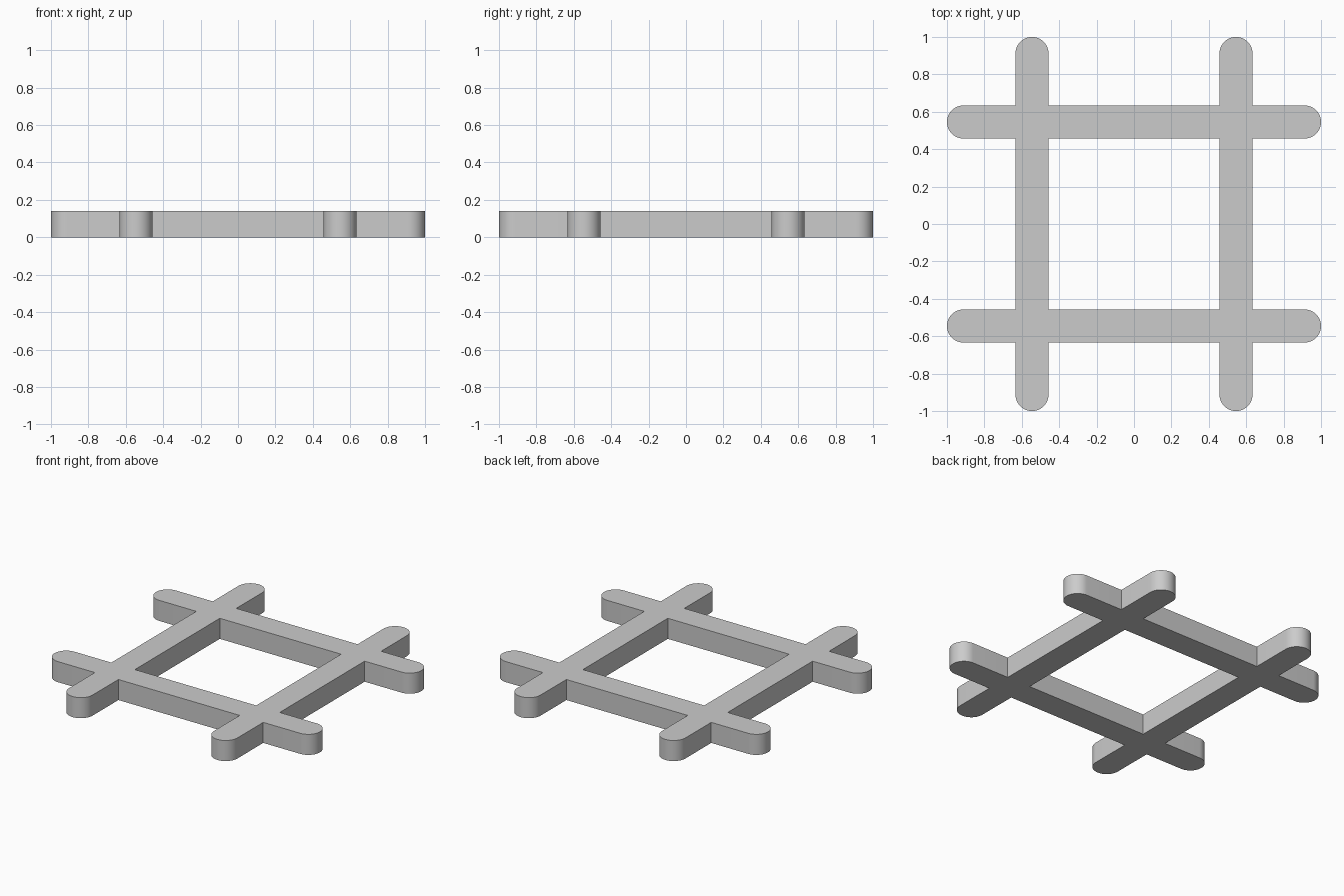
import bpy, bmesh
from math import pi, sin, cos
from mathutils import Matrix, Vector

if "Cube" in bpy.data.objects:
    bpy.data.objects.remove(bpy.data.objects["Cube"])

INNER, OUTER = 0.457, 0.634      # edges of each bar, measured from the centre
TIP, HEIGHT = 1.0, 0.14
SEGMENTS = 24                    # facets per rounded bar end
R = (OUTER - INNER) / 2
MID = (OUTER + INNER) / 2

# Plan of one quarter: rail, crossing square and two round-ended arms
rail = [(-INNER, INNER), (INNER, INNER), (INNER, OUTER), (-INNER, OUTER)]
crossing = [(INNER, INNER), (OUTER, INNER), (OUTER, OUTER), (INNER, OUTER)]
angles = [-pi / 2 + pi * i / SEGMENTS for i in range(SEGMENTS + 1)]
arm_x = ([(OUTER, INNER)]
         + [(TIP - R + R * cos(a), MID + R * sin(a)) for a in angles]
         + [(OUTER, OUTER)])
arm_y = [(y, x) for x, y in reversed(arm_x)]

# Repeat the quarter around the centre and weld it
bm = bmesh.new()
for k in range(4):
    turn = Matrix.Rotation(k * pi / 2, 3, 'Z')
    for outline in (rail, crossing, arm_x, arm_y):
        bm.faces.new([bm.verts.new(turn @ Vector((x, y, 0))) for x, y in outline])
bmesh.ops.remove_doubles(bm, verts=bm.verts[:], dist=1e-4)

# Raise the plan to full thickness
raised = bmesh.ops.extrude_face_region(bm, geom=bm.faces[:])["geom"]
bmesh.ops.translate(bm, vec=(0, 0, HEIGHT),
                    verts=[g for g in raised if isinstance(g, bmesh.types.BMVert)])
bmesh.ops.recalc_face_normals(bm, faces=bm.faces[:])

mesh = bpy.data.meshes.new("crossed_bar_frame")
bm.to_mesh(mesh)
bm.free()
frame = bpy.data.objects.new("crossed_bar_frame", mesh)
bpy.context.collection.objects.link(frame)

# Smooth round ends, crisp edges
bpy.context.view_layer.objects.active = frame
frame.select_set(True)
bpy.ops.object.shade_smooth_by_angle()
